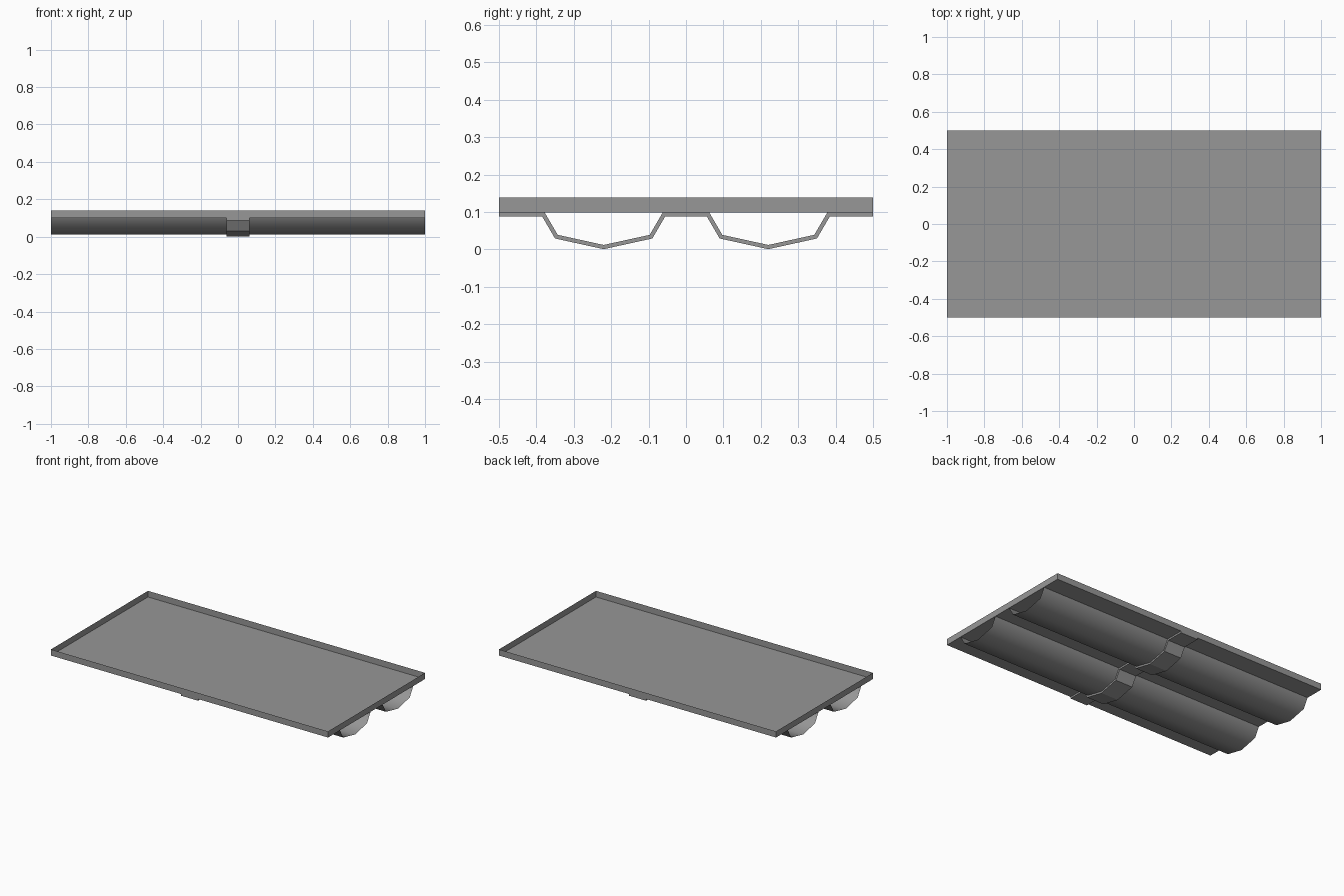
import bpy, bmesh

cube = bpy.data.objects.get("Cube")
if cube:
    bpy.data.objects.remove(cube, do_unlink=True)

FLOOR, TOP = 0.099, 0.139
HALF_X, HALF_Y = 1.0, 0.5
BAND_X, BAND_T = 0.062, 0.011

grey = bpy.data.materials.new("plain grey")
grey.use_nodes = True
colour = (0.31, 0.31, 0.31, 1)
grey.diffuse_color = colour
grey.node_tree.nodes["Principled BSDF"].inputs["Base Color"].default_value = colour


def add_object(name, bm, smooth=False):
    mesh = bpy.data.meshes.new(name)
    for face in bm.faces:
        face.smooth = smooth
    bm.to_mesh(mesh)
    bm.free()
    mesh.materials.append(grey)
    obj = bpy.data.objects.new(name, mesh)
    bpy.context.collection.objects.link(obj)
    return obj


def sweep(profile, half_width):
    """Stretch a (y, z) profile along x as an open sheet facing down."""
    bm = bmesh.new()
    rows = [[bm.verts.new((x, y, z)) for y, z in profile]
            for x in (-half_width, half_width)]
    for i in range(len(profile) - 1):
        bm.faces.new((rows[0][i], rows[0][i + 1], rows[1][i + 1], rows[1][i]))
    return bm


# Tray: thin floor with an upright rim
bm = bmesh.new()
corners = [(-HALF_X, -HALF_Y), (HALF_X, -HALF_Y), (HALF_X, HALF_Y), (-HALF_X, HALF_Y)]
low = [bm.verts.new((x, y, FLOOR)) for x, y in corners]
high = [bm.verts.new((x, y, TOP)) for x, y in corners]
bm.faces.new(low)
for i in range(4):
    j = (i + 1) % 4
    bm.faces.new((low[i], low[j], high[j], high[i]))
add_object("tray", bm)

# Troughs: two open-ended channels under the floor
trough = [(-0.378, FLOOR), (-0.343, 0.039), (-0.22, 0.012), (-0.097, 0.039), (-0.062, FLOOR)]
mirrored = [(-y, z) for y, z in reversed(trough)]
for name, profile in (("front_trough", trough), ("back_trough", mirrored)):
    add_object(name, sweep(profile, HALF_X), smooth=True)

# Support band: folded strip that hugs both troughs at mid length
path = [(-HALF_Y, FLOOR)] + trough + mirrored + [(HALF_Y, FLOOR)]
band = add_object("support_band", sweep(path, BAND_X))
thick = band.modifiers.new("thickness", "SOLIDIFY")
thick.thickness = BAND_T
thick.offset = 1
thick.use_even_offset = True
